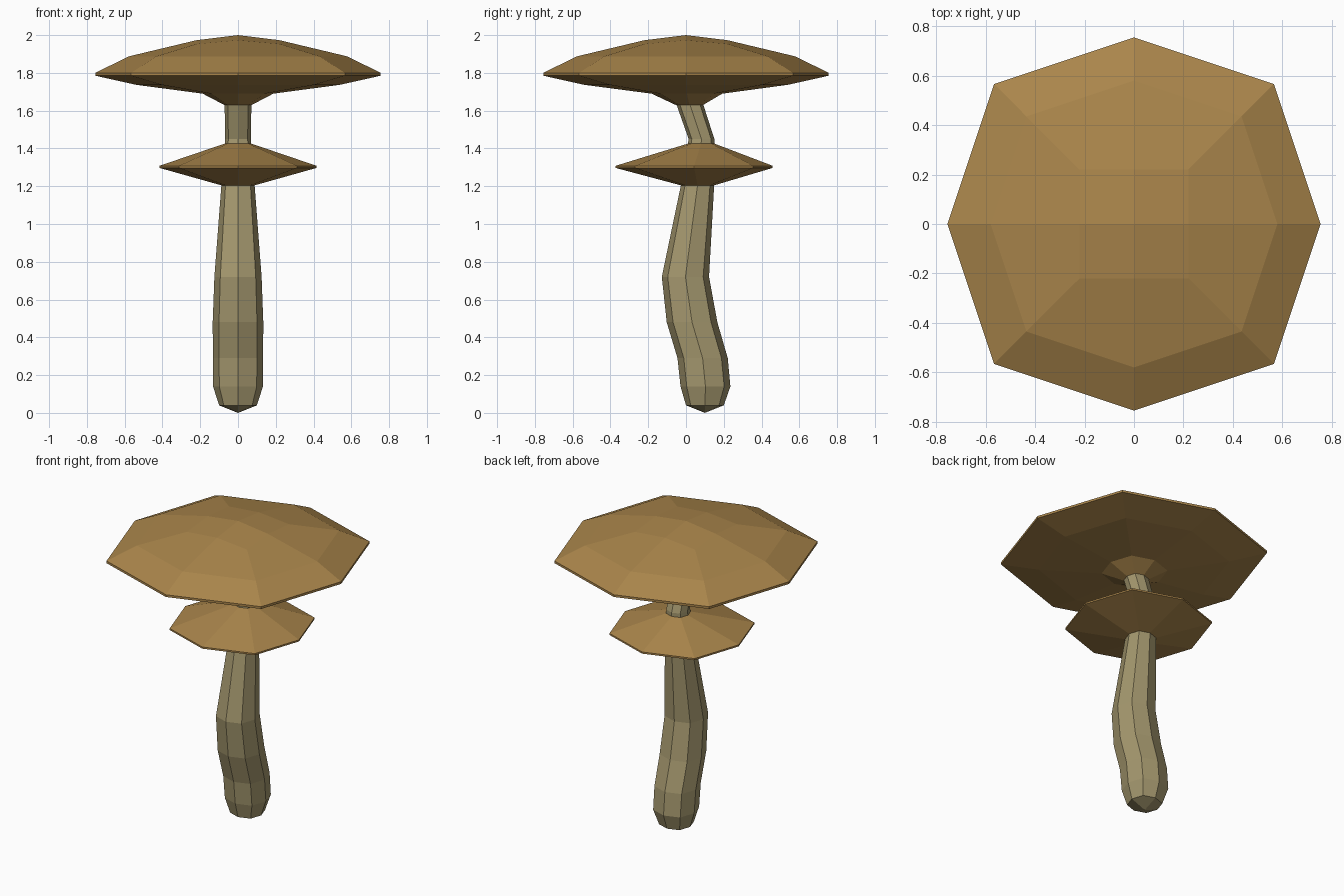
import bpy, bmesh

if "Cube" in bpy.data.objects:
    bpy.data.objects.remove(bpy.data.objects["Cube"])


def material(name, rgb):
    m = bpy.data.materials.new(name)
    m.diffuse_color = (*rgb, 1)
    m.use_nodes = True
    m.node_tree.nodes["Principled BSDF"].inputs["Base Color"].default_value = m.diffuse_color
    return m


CAP = material("cap_brown", (0.40, 0.235, 0.07))
STEM = material("stem_tan", (0.37, 0.31, 0.155))
DIRS = [(1, 0), (1, 1), (0, 1), (-1, 1), (-1, 0), (-1, -1), (0, -1), (1, -1)]


def loft(name, rings, mat, bottom, top):
    """Stack eight-sided rings (centre y, z, radius, diagonal ratio, diagonal z offset);
    each end is closed by four quads meeting at a pole (y, z)."""
    bm = bmesh.new()
    loops = []
    for cy, z, r, k, dz in rings:
        loop = []
        for dx, dy in DIRS:
            diag = dx and dy
            s = r * k if diag else r
            loop.append(bm.verts.new((dx * s, cy + dy * s, z + (dz if diag else 0))))
        loops.append(loop)
    for a, b in zip(loops, loops[1:]):
        for i in range(8):
            j = (i + 1) % 8
            bm.faces.new((a[i], a[j], b[j], b[i]))
    for loop, (cy, z) in ((loops[0], bottom), (loops[-1], top)):
        pole = bm.verts.new((0, cy, z))
        for i in range(0, 8, 2):
            bm.faces.new((pole, loop[i], loop[i + 1], loop[(i + 2) % 8]))
    bmesh.ops.recalc_face_normals(bm, faces=bm.faces)
    me = bpy.data.meshes.new(name)
    bm.to_mesh(me)
    bm.free()
    me.materials.append(mat)
    ob = bpy.data.objects.new(name, me)
    bpy.context.collection.objects.link(ob)
    return ob


K = 0.75

# Curved stem, running up through the collar into the cap
loft("stem", [
    (0.10, 0.04, 0.10, K, 0),
    (0.103, 0.14, 0.132, K, 0),
    (0.088, 0.29, 0.133, K, 0),
    (0.032, 0.48, 0.134, K, 0),
    (-0.003, 0.72, 0.125, K, 0),
    (0.061, 1.205, 0.088, K, 0),
    (0.082, 1.45, 0.068, K, 0),
    (0.018, 1.64, 0.071, K, 0),
], STEM, (0.10, 0.0), (0.018, 1.645))

# Small collar cap around the upper stem
loft("collar", [
    (0.061, 1.205, 0.089, K, 0),
    (0.043, 1.297, 0.416, K, 0),
    (0.043, 1.308, 0.416, K, 0),
    (0.080, 1.425, 0.072, K, 0),
], CAP, (0.061, 1.206), (0.080, 1.426))

# Broad top cap with a domed crown and flared underside
loft("cap", [
    (0.018, 1.63, 0.072, K, 0),
    (0.005, 1.69, 0.187, K, 0),
    (0.0, 1.737, 0.54, K, 0),
    (0.0, 1.785, 0.755, K, 0),
    (0.0, 1.80, 0.755, K, 0),
    (0.0, 1.887, 0.58, K, 0),
    (0.0, 1.973, 0.22, 1.0, -0.02),
], CAP, (0.018, 1.632), (0.0, 2.0))
